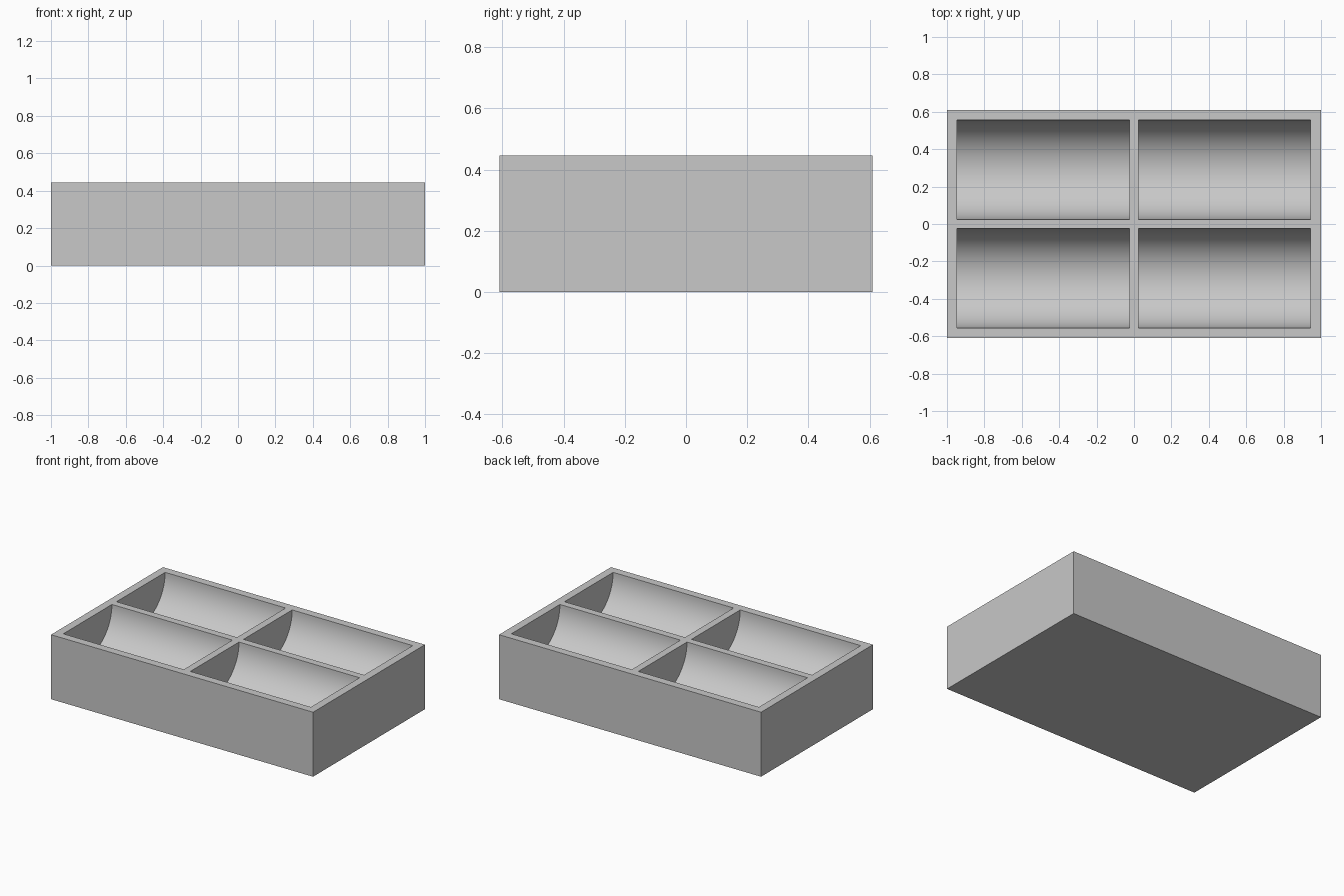
import bpy
from math import pi, radians

if "Cube" in bpy.data.objects:
    bpy.data.objects.remove(bpy.data.objects["Cube"], do_unlink=True)

LENGTH, WIDTH, HEIGHT = 2.0, 1.22, 0.445
RIM, DIVIDER = 0.055, 0.05
pocket_length = (LENGTH - 2 * RIM - DIVIDER) / 2
pocket_width = (WIDTH - 2 * RIM - DIVIDER) / 2

grey = bpy.data.materials.new("light grey")
grey.use_nodes = True
colour = (0.58, 0.58, 0.58, 1)
grey.diffuse_color = colour
grey.node_tree.nodes["Principled BSDF"].inputs["Base Color"].default_value = colour

# Solid tray block
bpy.ops.mesh.primitive_cube_add(size=1, location=(0, 0, HEIGHT / 2))
tray = bpy.context.object
tray.name = "tray"
tray.scale = (LENGTH, WIDTH, HEIGHT)
bpy.ops.object.transform_apply(location=True, rotation=True, scale=True)
tray.data.materials.append(grey)


def cut_trough(side_x, side_y):
    """Scoop a half-round trough out of one quarter of the tray."""
    bpy.ops.mesh.primitive_cylinder_add(
        vertices=96, radius=pocket_width / 2, depth=pocket_length,
        location=(side_x * (DIVIDER + pocket_length) / 2,
                  side_y * (DIVIDER + pocket_width) / 2, HEIGHT),
        rotation=(0, pi / 2, 0))
    cutter = bpy.context.object
    cutter.name = "trough_cutter"
    cutter.hide_render = True
    cutter.data.materials.append(grey)
    cut = tray.modifiers.new("trough", 'BOOLEAN')
    cut.operation = 'DIFFERENCE'
    cut.solver = 'EXACT'
    cut.object = cutter
    bpy.ops.object.select_all(action='DESELECT')
    tray.select_set(True)
    bpy.context.view_layer.objects.active = tray
    bpy.ops.object.modifier_apply(modifier=cut.name)
    bpy.data.objects.remove(cutter, do_unlink=True)


# Four troughs, two by two
for side_x in (-1, 1):
    for side_y in (-1, 1):
        cut_trough(side_x, side_y)

# Smooth trough floors, crisp rims
bpy.ops.object.shade_smooth_by_angle(angle=radians(30))
